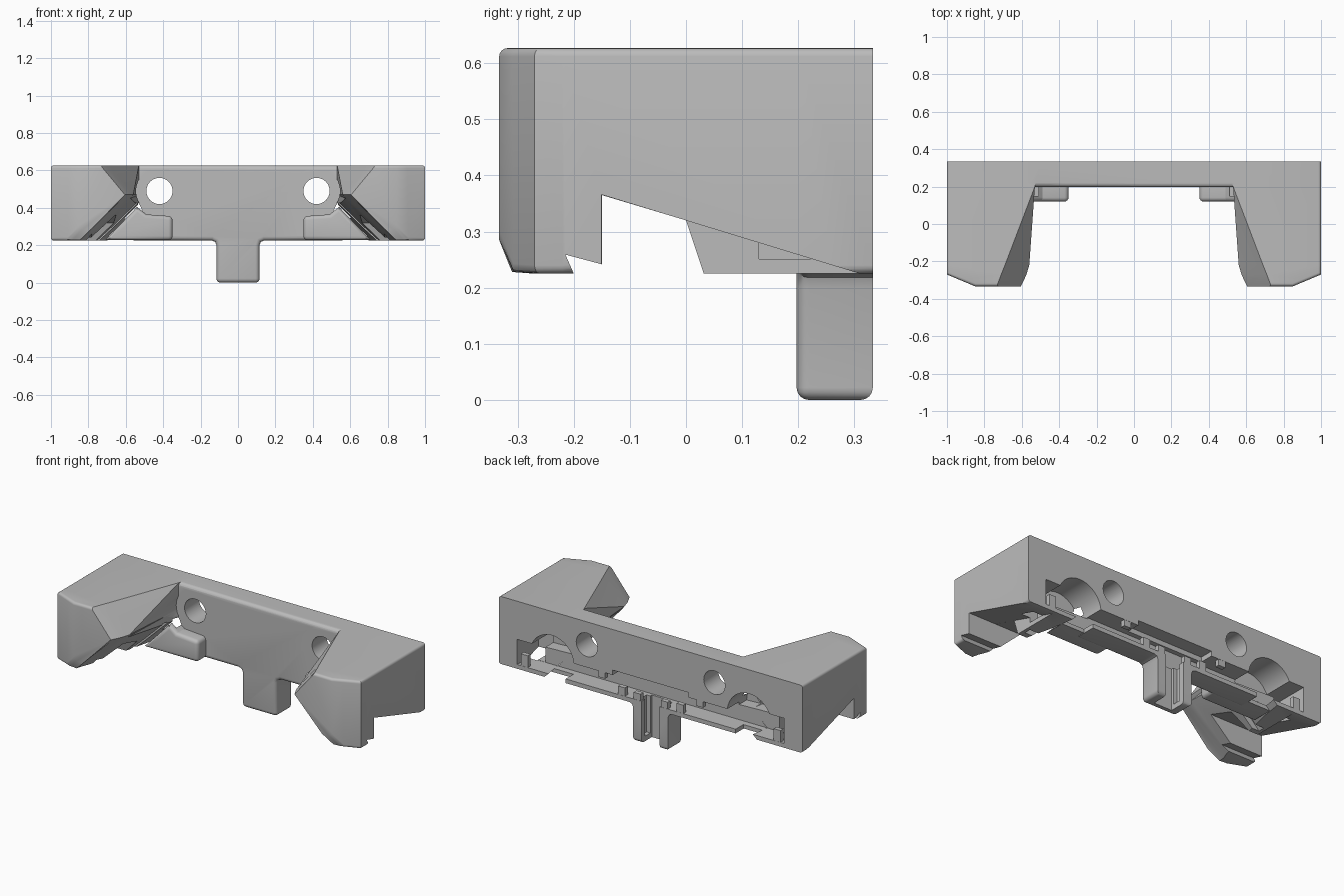
import bpy, bmesh, math

old = bpy.data.objects.get("Cube")
if old:
    bpy.data.objects.remove(old, do_unlink=True)

grey = bpy.data.materials.new("plain grey")
grey.use_nodes = True
grey.diffuse_color = (0.5, 0.5, 0.5, 1)
grey.node_tree.nodes["Principled BSDF"].inputs["Base Color"].default_value = grey.diffuse_color
BACK = 0.333
FRONT = 0.197


def finish(bm, name):
    bmesh.ops.recalc_face_normals(bm, faces=bm.faces)
    mesh = bpy.data.meshes.new(name)
    bm.to_mesh(mesh)
    bm.free()
    mesh.materials.append(grey)
    ob = bpy.data.objects.new(name, mesh)
    bpy.context.collection.objects.link(ob)
    return ob


def loft(name, rings, width=0, rule=None):
    """Skin equal-length rings, cap the ends and round the edges picked by rule."""
    bm = bmesh.new()
    vs = [[bm.verts.new(p) for p in ring] for ring in rings]
    n = len(rings[0])
    for a, b in zip(vs, vs[1:]):
        for i in range(n):
            j = (i + 1) % n
            bm.faces.new((a[i], a[j], b[j], b[i]))
    bm.faces.new(vs[0])
    bm.faces.new(vs[-1][::-1])
    bmesh.ops.recalc_face_normals(bm, faces=bm.faces)
    if width:
        picked = [e for e in bm.edges if rule(*[v.co for v in e.verts])
                  and e.calc_face_angle() > math.radians(15)]
        bmesh.ops.bevel(bm, geom=picked, offset=width, segments=4,
                        profile=0.5, affect='EDGES')
    bmesh.ops.triangulate(bm, faces=[f for f in bm.faces if len(f.verts) == 4])
    return finish(bm, name)


def prism_x(name, x0, x1, yz):
    return loft(name, [[(x, y, z) for y, z in yz] for x in (x0, x1)])


def prism_y(name, y0, y1, xz, width=0, rule=None):
    return loft(name, [[(x, y, z) for x, z in xz] for y in (y0, y1)], width, rule)


def box(name, x0, x1, y0, y1, z0, z1):
    return prism_y(name, y0, y1, [(x0, z0), (x1, z0), (x1, z1), (x0, z1)])


def rod(name, x, z, r, y0, y1, turn=math.tau):
    steps = 48
    pts = [(x + r * math.cos(i * turn / steps), z + r * math.sin(i * turn / steps))
           for i in range(steps)]
    return prism_y(name, y0, y1, pts)


def combine(ob, other, operation):
    mod = ob.modifiers.new("cut", 'BOOLEAN')
    mod.operation, mod.solver, mod.object = operation, 'EXACT', other
    dg = bpy.context.evaluated_depsgraph_get()
    mesh = bpy.data.meshes.new_from_object(ob.evaluated_get(dg))
    ob.modifiers.clear()
    ob.data = mesh
    bpy.data.objects.remove(other, do_unlink=True)


def arm(s):
    # y, top inner x, knee x, lower knee x and z, floor inner x, outer x, floor z
    stations = [
        (BACK, .50, .50, .50, .41, .70, 1, .225),
        (.20, .53, .53, .53, .41, .72, 1, .225),
        (-.22, .69, .56, .575, .45, .82, 1, .225),
        (-.27, .71, .575, .59, .455, .84, 1, .225),
        (-.31, .725, .593, .605, .46, .845, .905, .228),
        (-.333, .735, .605, .615, .46, .785, .85, .285),
    ]
    rings = [[(s * x, y, z) for x, z in
              ((ti, .627), (xo, .627), (xo, zf), (fi, zf), (lx, lz), (kx, .47))]
             for y, ti, kx, lx, lz, fi, xo, zf in stations]
    return loft("arm", rings, 0.015,
                lambda a, b: max(a.y, b.y) < -.32 and min(a.z, b.z) > .6
                or min(abs(a.x), abs(b.x)) > .84 and abs(a.y - b.y) > .01)


# Crossbar and stem share one T outline with filleted inner corners
half = [(.56, .627), (.56, .225), (.14, .225), (.122, .218), (.115, .2), (.115, 0)]
outline = half + [(-x, z) for x, z in reversed(half)]
body = prism_y("bracket_body", FRONT, BACK, outline, .022,
               lambda a, b: (max(a.y, b.y) < .2 and abs(a.z - b.z) < .3)
               or max(a.z, b.z) < .01)

# Arms, and the front pads that run out beneath them
for s in (1, -1):
    combine(body, arm(s), 'UNION')
    pad = [(.35, .227), (.71, .227), (.54, .405), (.49, .365), (.35, .355)]
    combine(body, prism_y("pad", .12, .26, [(s * x, z) for x, z in pad], .022,
                          lambda a, b: max(a.y, b.y) < .2
                          or max(abs(a.x), abs(b.x)) < .4), 'UNION')


def cut(other):
    combine(body, other, 'DIFFERENCE')


for s in (1, -1):
    # Screw holes with a round recess in the arm wall
    cut(rod("recess", s * .42, .49, .125, -.1, FRONT))
    cut(rod("screw_hole", s * .42, .49, .07, .1, .4))
    # Slots and sloped notch beneath the arm
    cut(prism_x("slot", s * .5, s * 1.1,
                [(-.15, .365), (0, .32), (.04, .2), (-.15, .2)]))
    cut(prism_x("side_notch", s * .82, s * 1.1,
                [(-.151, .366), (.31, .225), (.31, .19), (-.151, .19)]))
    cut(prism_x("lip_notch", s * .5, s * 1.1,
                [(-.215, .259), (-.14, .239), (-.14, .18), (-.18, .18)]))
    # Diagonal groove under the arm
    cut(prism_y("groove", .065, .105,
                [(s * x, z) for x, z in ((.575, .45), (.82, .205), (.7, .19), (.5, .4))]))
    # Rear recesses: half-round pocket and tall end pocket
    cut(rod("round_pocket", s * .65, .34, .145, .15, .4, math.pi))
    cut(box("end_pocket", s * .77, s * .88, .13, .4, .251, .4))

# Long stepped channel across the back, running down the stem
cut(box("channel", -.879, .879, .222, .4, .25, .356))
cut(box("channel_step", -.25, .25, .25, .41, .3, .385))
cut(box("stem_channel", -.06, .06, .235, .43, -.1, .33))
cut(box("stem_pocket", -.085, .085, .25, .3, .03, .3))

# Retaining teeth along the channel
for s in (1, -1):
    for x, z0, z1 in ((.067, .22, .29), (.17, .235, .3), (.3, .32, .37), (.81, .24, .32)):
        box("retaining_tooth", s * x, s * (x + .045), .305, BACK - .001, z0, z1)

for ob in list(bpy.context.collection.objects):
    if ob.type == 'MESH' and ob.name.startswith(("bracket", "retaining")):
        bpy.ops.object.select_all(action='DESELECT')
        ob.select_set(True)
        bpy.context.view_layer.objects.active = ob
        bpy.ops.object.shade_smooth_by_angle(angle=math.radians(28))
